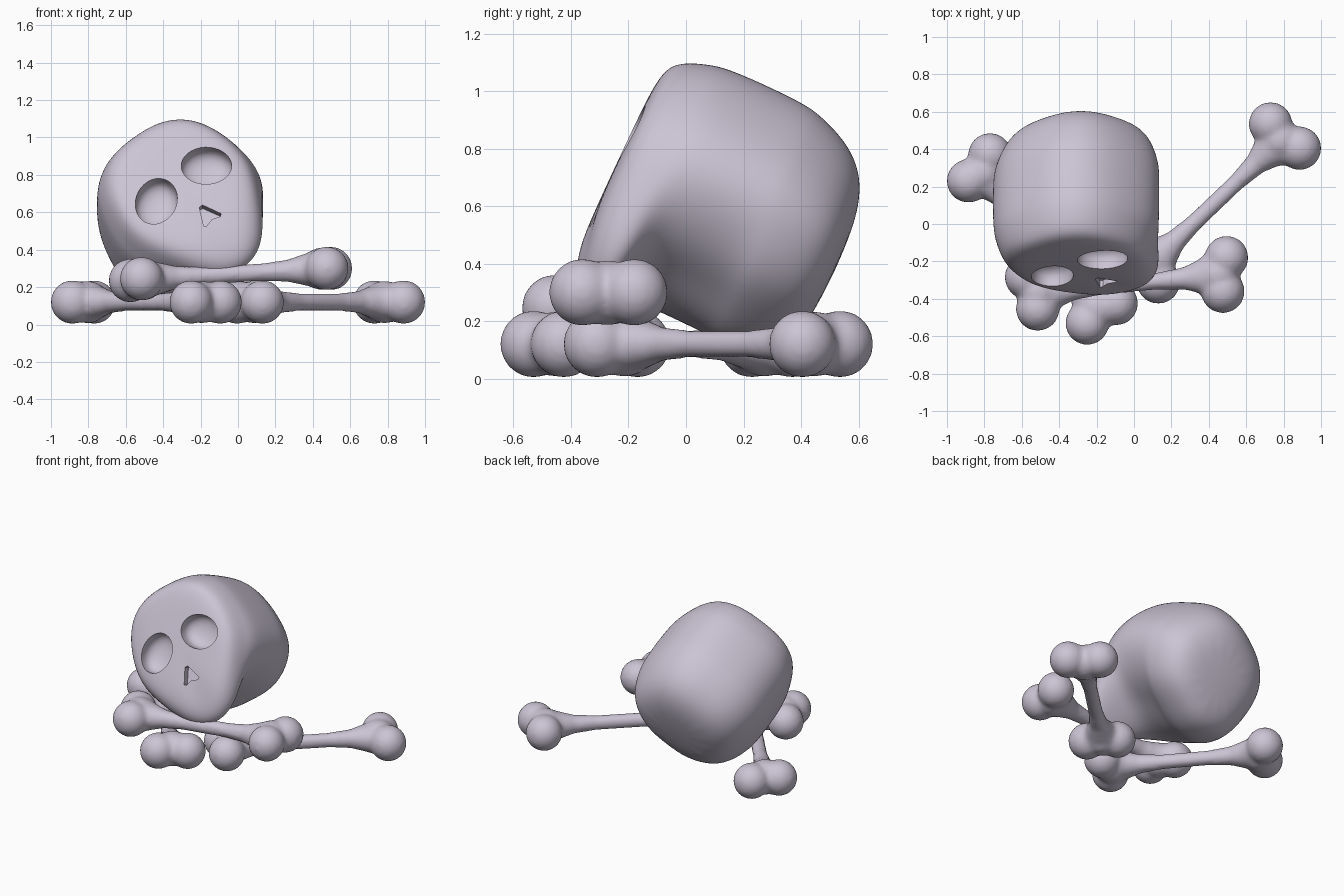
import bpy, bmesh, math
from mathutils import Matrix, Vector

if "Cube" in bpy.data.objects:
    bpy.data.objects.remove(bpy.data.objects["Cube"])

mat = bpy.data.materials.new("pale_bone")
mat.diffuse_color = (0.60, 0.55, 0.66, 1)
mat.use_nodes = True
mat.node_tree.nodes["Principled BSDF"].inputs["Base Color"].default_value = mat.diffuse_color


def make_object(name, bm):
    bmesh.ops.recalc_face_normals(bm, faces=bm.faces)
    me = bpy.data.meshes.new(name)
    bm.to_mesh(me)
    bm.free()
    ob = bpy.data.objects.new(name, me)
    bpy.context.collection.objects.link(ob)
    me.materials.append(mat)
    return ob


def loft(bm, rings):
    loops = [[bm.verts.new(p) for p in ring] for ring in rings]
    n = len(loops[0])
    for a, b in zip(loops, loops[1:]):
        for i in range(n):
            j = (i + 1) % n
            bm.faces.new((a[i], a[j], b[j], b[i]))
    bm.faces.new(loops[0][::-1])
    bm.faces.new(loops[-1])


def apply_all(ob):
    bpy.ops.object.select_all(action='DESELECT')
    bpy.context.view_layer.objects.active = ob
    ob.select_set(True)
    for m in list(ob.modifiers):
        bpy.ops.object.modifier_apply(modifier=m.name)


# ---- skull: half outlines lofted from face to back ----
top = [(0, .425), (.19, .41), (.35, .30), (.43, .09)]
face = top + [(.44, -.13), (.34, -.31), (.19, -.54), (0, -.61)]
notch = top + [(.46, -.13), (.37, -.28), (.17, -.36), (0, -.35)]
back = top + [(.46, -.13), (.37, -.27), (.21, -.38), (0, -.39)]


def skull_ring(half, y, s, low, shift=0):
    # upper part shrinks by s, lower part by low
    half = [(u * s, v * (s if v > 0 else low) + shift) for u, v in half]
    pts = half + [(-u, v) for u, v in half[-2:0:-1]]
    return [(u, y + (.03 if v < -.45 else 0), v) for u, v in pts]


bm = bmesh.new()
loft(bm, [skull_ring(*r) for r in (
    (face, -.535, .35, .4), (face, -.53, .72, .75), (face, -.495, .87, .95), (face, -.39, .96, 1),
    (notch, -.31, 1, 1), (notch, -.03, 1, 1), (back, .04, .98, 1, -.01), (back, .16, .90, .92, -.02),
    (back, .265, .73, .74, -.04), (back, .312, .38, .38, -.06))])
skull = make_object("skull", bm)
sub = skull.modifiers.new("round", 'SUBSURF')
sub.levels = sub.render_levels = 3
apply_all(skull)


# ---- eye sockets and nose cut into the face ----
def cut(name, pts, centre, steps):
    b = bmesh.new()
    cu, cv = centre
    loft(b, [[(cu + u * s, y, cv + v * s) for u, v in pts] for y, s in steps])
    c = make_object(name, b)
    c.hide_render = True
    m = skull.modifiers.new(name, 'BOOLEAN')
    m.operation = 'DIFFERENCE'
    m.solver = 'EXACT'
    m.object = c
    apply_all(skull)
    bpy.data.objects.remove(c)


ct, st = math.cos(math.radians(-35)), math.sin(math.radians(-35))
for side in (-1, 1):
    pts = []
    for i in range(32):
        t = 2 * math.pi * i / 32
        p, q = .135 * math.cos(t), .11 * math.sin(t)
        pts.append((side * (p * ct - q * st), p * st + q * ct))
    cut("eye_cutter", pts, (side * .17, -.02),
        ((-.8, 1), (-.50, 1), (-.475, .97), (-.455, .88), (-.44, .72), (-.43, .5), (-.425, .2)))
cut("nose_cutter", [(-.012, .11), (.012, .11), (.065, 0), (.05, -.01), (0, .005), (-.05, -.01), (-.065, 0)],
    (0, -.29), ((-.8, 1), (-.49, .9)))

# lean back, then roll sideways
skull.data.transform(Matrix.Rotation(math.radians(-25), 4, 'X')
                     @ Matrix.Translation((-.315, 0, .60))
                     @ Matrix.Rotation(math.radians(-38), 4, 'Y'))
bpy.ops.object.shade_smooth_by_angle(angle=math.radians(35))


# ---- bones: four knobs and a waisted shaft fused together ----
def bone(name, a1, a2, b1, b2, r=.117):
    knobs = [Vector(k) for k in (a1, a2, b1, b2)]
    b = bmesh.new()
    s, e = (knobs[0] + knobs[1]) / 2, (knobs[2] + knobs[3]) / 2
    d = (e - s).normalized()
    balls = [(k, r) for k in knobs] + [(s + d * .035, .114), (e - d * .035, .114)]
    for k, rad in balls:
        bmesh.ops.create_uvsphere(b, u_segments=32, v_segments=20, radius=rad, matrix=Matrix.Translation(k))
    side = d.cross(Vector((0, 0, 1))).normalized()
    up = side.cross(d)
    length = (e - s).length
    rings = [(-.03, .09, .09), (.07, .135, .10), (.14, .09, .082), (.22, .060, .060), (.36, .046, .048)]
    rings += [(length - t, w, h) for t, w, h in rings[::-1]]
    loft(b, [[s + d * t + side * w * math.cos(i * math.pi / 12) + up * h * math.sin(i * math.pi / 12)
              for i in range(24)] for t, w, h in rings])
    ob = make_object(name, b)
    m = ob.modifiers.new("fuse", 'REMESH')
    m.mode = 'VOXEL'
    m.voxel_size = .014
    m.use_smooth_shade = True
    m = ob.modifiers.new("soften", 'SMOOTH')
    m.factor = .5
    m.iterations = 10
    apply_all(ob)
    bpy.ops.object.shade_smooth()
    if not ob.data.materials:
        ob.data.materials.append(mat)


bone("front_bone", (-.515, -.455, .245), (-.575, -.285, .235), (.475, -.36, .30), (.495, -.18, .30))
bone("right_bone", (.13, -.31, .12), (-.005, -.17, .12), (.885, .405, .12), (.73, .535, .12))
bone("left_bone", (-.25, -.53, .12), (-.095, -.425, .12), (-.885, .23, .12), (-.77, .37, .12))
